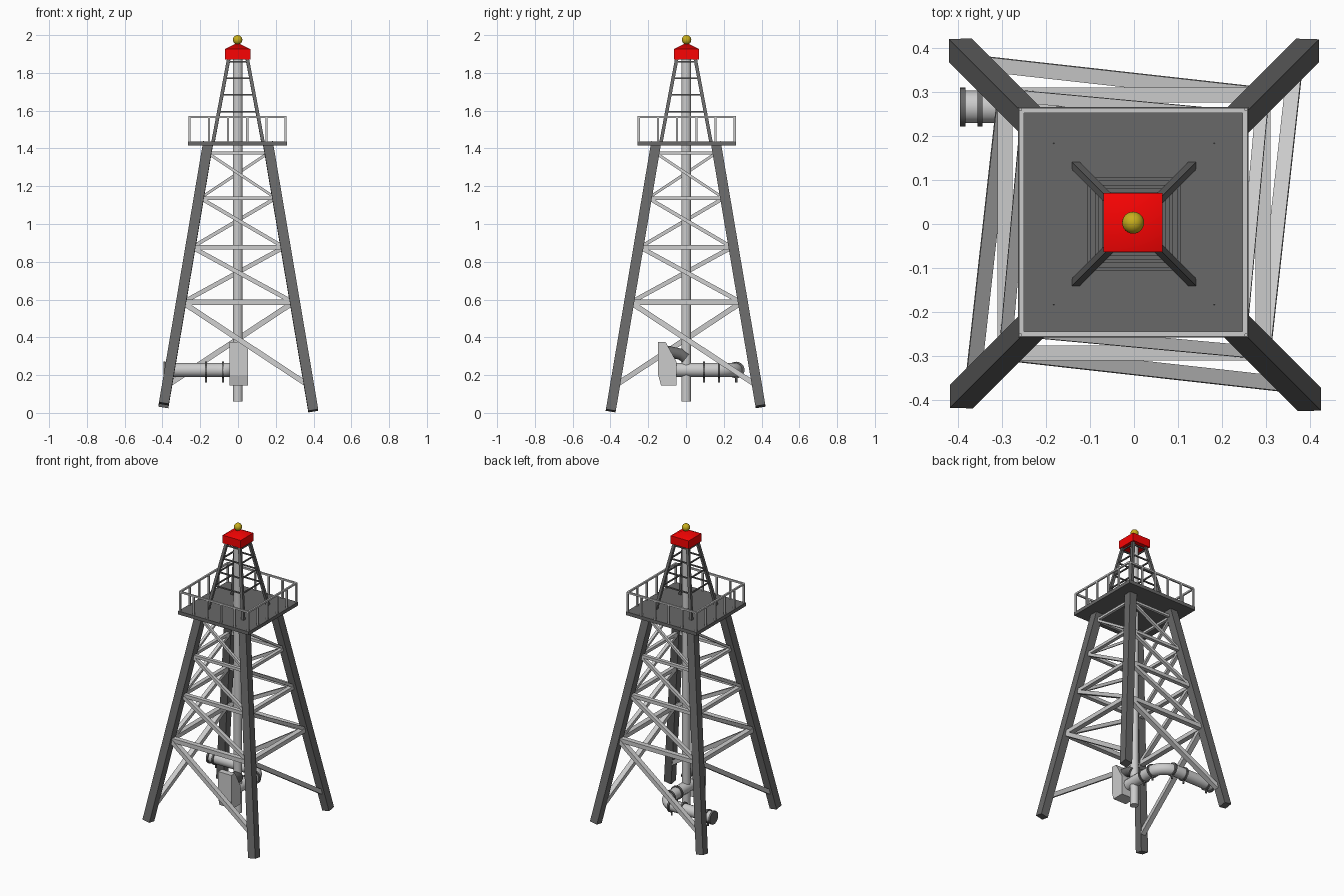
import bpy, bmesh, math
from mathutils import Vector, Matrix

if "Cube" in bpy.data.objects:
    bpy.data.objects.remove(bpy.data.objects["Cube"])

DARK = (0.14, 0.14, 0.14, 1)


def paint(ob, color):
    mat = bpy.data.materials.new(ob.name + "_paint")
    mat.diffuse_color = color
    mat.use_nodes = True
    mat.node_tree.nodes["Principled BSDF"].inputs["Base Color"].default_value = mat.diffuse_color
    ob.data.materials.append(mat)


def finish(name, bm, color=None, smooth=0):
    bmesh.ops.recalc_face_normals(bm, faces=bm.faces)
    me = bpy.data.meshes.new(name)
    bm.to_mesh(me)
    bm.free()
    ob = bpy.data.objects.new(name, me)
    bpy.context.collection.objects.link(ob)
    if color:
        paint(ob, color)
    if smooth:
        bpy.context.view_layer.objects.active = ob
        bpy.ops.object.select_all(action='DESELECT')
        ob.select_set(True)
        bpy.ops.object.shade_smooth_by_angle(angle=math.radians(smooth))
    return ob


def beam(bm, a, b, w, d, ref=(1, 0, 0)):
    """Box from a to b; w is its width along ref, d across it."""
    a, b, ref = Vector(a), Vector(b), Vector(ref)
    z = (b - a).normalized()
    x = (ref - z * ref.dot(z)).normalized()
    rot = Matrix((x, z.cross(x), z)).transposed().to_4x4()
    m = Matrix.Translation((a + b) / 2) @ rot @ Matrix.Diagonal((w, d, (b - a).length, 1))
    bmesh.ops.create_cube(bm, size=1, matrix=m)


def rod(bm, a, b, r, seg=24):
    a, b = Vector(a), Vector(b)
    rot = (b - a).to_track_quat('Z', 'Y').to_matrix().to_4x4()
    bmesh.ops.create_cone(bm, cap_ends=True, segments=seg, radius1=r, radius2=r,
                          depth=(b - a).length, matrix=Matrix.Translation((a + b) / 2) @ rot)


CORNERS = [(1, -1), (1, 1), (-1, 1), (-1, -1)]   # pinwheel order from front right


def leg_at(z):
    return 0.397 + (0.158 - 0.397) * (z - 0.02) / 1.41


# Main legs, feet at slightly uneven heights
for (sx, sy), zf, n in zip(CORNERS, (0.011, 0.036, 0.033, 0.048),
                           ("front_right", "back_right", "back_left", "front_left")):
    bm = bmesh.new()
    f, t = leg_at(zf), leg_at(1.43)
    beam(bm, (sx * f, sy * f, zf), (sx * t, sy * t, 1.43), 0.053, 0.053)
    finish("leg_" + n, bm, DARK)

# Lattice bracing: one diagonal and one horizontal per bay on each face
LEVELS = [0.15, 0.585, 0.877, 1.137, 1.375]
SIZES = [0.028, 0.023, 0.019, 0.015]
bm = bmesh.new()
for i in range(4):
    (ax, ay), (bx, by) = CORNERS[i], CORNERS[i - 1]
    normal = ((ax + bx) / 2, (ay + by) / 2, 0)
    for z0, z1, s in zip(LEVELS, LEVELS[1:], SIZES):
        h0, h1 = leg_at(z0) - 0.008, leg_at(z1) - 0.008
        top = (bx * h1, by * h1, z1)
        beam(bm, (ax * h0, ay * h0, z0), top, s * 1.2, s, normal)
        beam(bm, (ax * h1, ay * h1, z1), top, s * 1.2, s, normal)
finish("lattice_braces", bm)

# Platform
bm = bmesh.new()
beam(bm, (-0.002, 0.004, 1.415), (-0.002, 0.004, 1.438), 0.524, 0.524)
finish("platform", bm, DARK)

# Railing around the platform
bm = bmesh.new()
R = 0.254
for i in range(4):
    a = Vector((*CORNERS[i], 0)) * R + Vector((-0.002, 0.004, 0))
    b = Vector((*CORNERS[i - 1], 0)) * R + Vector((-0.002, 0.004, 0))
    up = Vector((0, 0, 1))
    beam(bm, a + up * 1.566, b + up * 1.566, 0.011, 0.011, up)
    for k in range(5):
        p = a.lerp(b, k / 5)
        beam(bm, p + up * 1.43, p + up * 1.568, 0.011, 0.011)
finish("railing", bm)


# Upper tower with rungs
def upper_at(z):
    return 0.131 - 0.083 * (z - 1.44) / 0.44


bm = bmesh.new()
for i in range(4):
    (ax, ay), (bx, by) = CORNERS[i], CORNERS[i - 1]
    h0, h1 = upper_at(1.425), upper_at(1.885)
    beam(bm, (ax * h0, ay * h0, 1.425), (ax * h1, ay * h1, 1.885), 0.018, 0.018)
    for z in (1.593, 1.683, 1.772, 1.858):
        h = upper_at(z)
        beam(bm, (ax * h, ay * h, z), (bx * h, by * h, z), 0.008, 0.008, (0, 0, 1))
finish("upper_tower", bm, DARK)

# Red cap with a softly shaded hipped top
bm = bmesh.new()
beam(bm, (-0.002, 0.003, 1.872), (-0.002, 0.003, 1.926), 0.134, 0.134)
top = max(bm.faces, key=lambda f: f.calc_center_median().z)
apex = bmesh.ops.poke(bm, faces=[top])['verts'][0]
apex.co.z = 1.96
finish("cap", bm, (0.95, 0.001, 0.001, 1), 45)

# Beacon ball
bm = bmesh.new()
bmesh.ops.create_uvsphere(bm, u_segments=24, v_segments=14, radius=0.025,
                          matrix=Matrix.Translation((-0.002, 0.003, 1.975)))
finish("beacon", bm, (0.57, 0.42, 0.012, 1), 40)

# Central drill pipe
bm = bmesh.new()
rod(bm, (-0.001, 0.001, 0.06), (-0.001, 0.001, 1.89), 0.026)
finish("drill_pipe", bm, smooth=40)

# Control box: side profile extruded across x
bm = bmesh.new()
profile = [(-0.147, 0.375), (-0.108, 0.375), (-0.05, 0.27),
           (-0.05, 0.145), (-0.132, 0.145), (-0.147, 0.2)]
face = bm.faces.new([bm.verts.new((-0.045, y, z)) for y, z in profile])
ext = bmesh.ops.extrude_face_region(bm, geom=[face])
bmesh.ops.translate(bm, vec=(0.098, 0, 0),
                    verts=[v for v in ext['geom'] if isinstance(v, bmesh.types.BMVert)])
finish("control_box", bm)


# Bent pipes
def tube(name, pts, r, color=None):
    cu = bpy.data.curves.new(name, 'CURVE')
    cu.dimensions = '3D'
    cu.bevel_depth, cu.bevel_resolution, cu.use_fill_caps = r, 5, True
    sp = cu.splines.new('POLY')
    sp.points.add(len(pts) - 1)
    for p, c in zip(sp.points, pts):
        p.co = (*c, 1)
    ob = bpy.data.objects.new(name, cu)
    bpy.context.collection.objects.link(ob)
    bpy.ops.object.select_all(action='DESELECT')
    ob.select_set(True)
    bpy.context.view_layer.objects.active = ob
    bpy.ops.object.convert(target='MESH')
    bpy.ops.object.shade_smooth_by_angle(angle=math.radians(40))
    if color:
        paint(bpy.context.object, color)


PZ, PY, BEND = 0.227, 0.266, 0.11
arc = [(-BEND + BEND * math.sin(t), PY - BEND + BEND * math.cos(t), PZ)
       for t in (math.pi / 2 * k / 10 for k in range(11))]
tube("outlet_pipe", [(-0.393, PY, PZ)] + arc + [(0, -0.06, PZ)], 0.037)
tube("inlet_elbow", [(0.005, -0.1, 0.325), (0.005, -0.06, 0.317),
                     (0.005, -0.025, 0.31), (0.005, 0, 0.29)], 0.031, DARK)

# Flanges with small stub supports
bm = bmesh.new()
spots = [(Vector((x, PY, PZ)), Vector((0.006, 0, 0))) for x in (-0.389, -0.35, -0.17, -0.08)]
spots += [(Vector((0, y, PZ)), Vector((0, 0.006, 0))) for y in (0.095, 0.175, 0.25)]
for i, (p, h) in enumerate(spots[:6]):
    rod(bm, p - h, p + h, 0.044)
    if i:
        rod(bm, p, p - Vector((0, 0, 0.066)), 0.006, 10)
finish("pipe_flanges", bm, DARK, 40)
